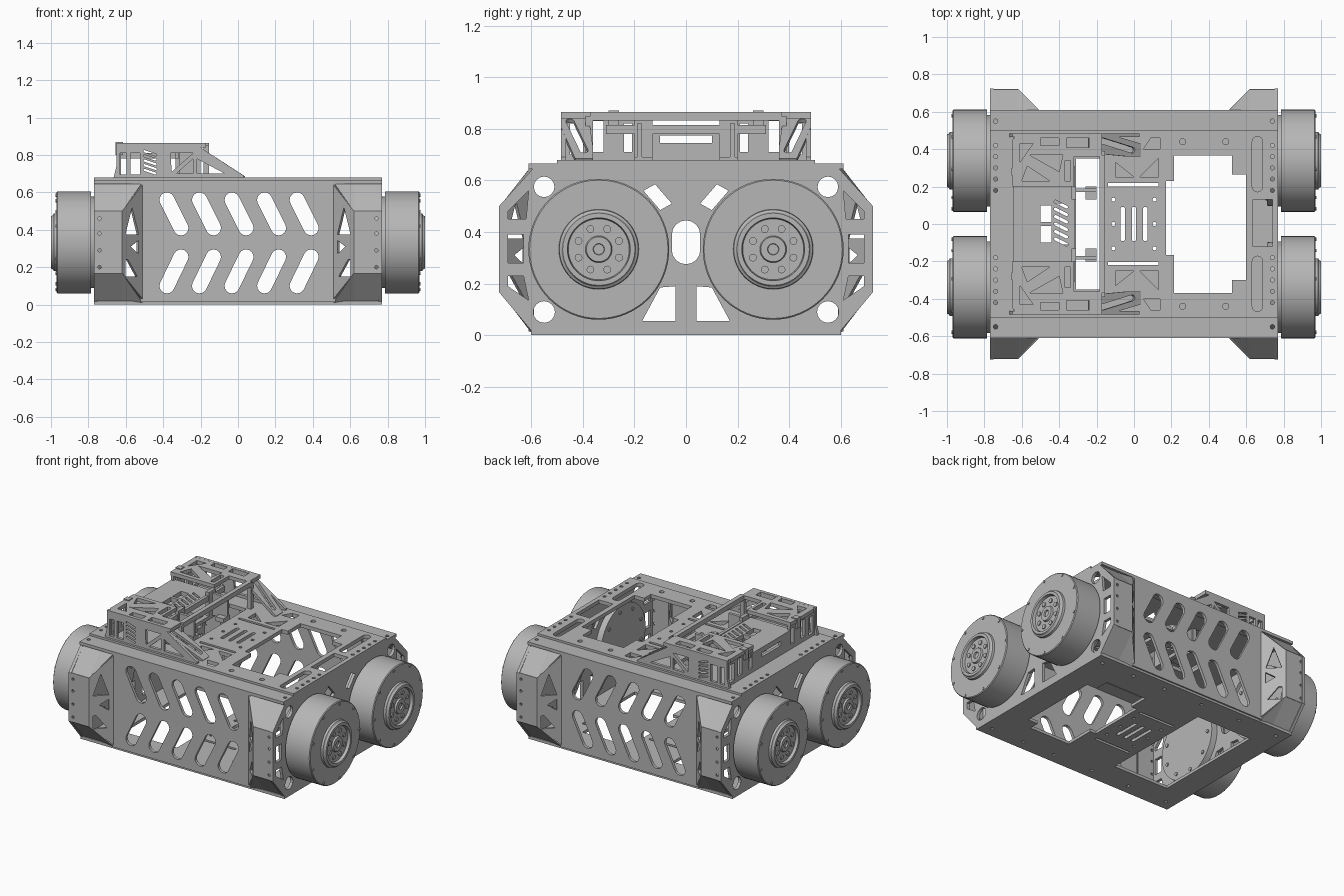
import bpy, bmesh, math
from mathutils import Matrix, Vector

cube = bpy.data.objects.get("Cube")
if cube:
    bpy.data.objects.remove(cube)

grey = bpy.data.materials.new("machined grey")
grey.use_nodes = True
GREY = (0.47, 0.47, 0.47, 1)
grey.diffuse_color = GREY
grey.node_tree.nodes["Principled BSDF"].inputs["Base Color"].default_value = GREY

ONE = [(1, 1)]
LR = [(1, 1), (-1, 1)]
FB = [(1, 1), (1, -1)]
ALL = [(1, 1), (-1, 1), (1, -1), (-1, -1)]
X, Y, Z = Vector((1, 0, 0)), Vector((0, 1, 0)), Vector((0, 0, 1))


def emit(name, bm, signs=ONE, smooth=False):
    """Make one object per mirror sign pair (x, y)."""
    for sx, sy in signs:
        copy = bm.copy()
        copy.transform(Matrix.Diagonal((sx, sy, 1, 1)))
        bmesh.ops.remove_doubles(copy, verts=copy.verts, dist=0.0001)
        bmesh.ops.recalc_face_normals(copy, faces=copy.faces)
        for f in copy.faces:
            f.smooth = False
        mesh = bpy.data.meshes.new(name)
        copy.to_mesh(mesh)
        copy.free()
        mesh.materials.clear()
        mesh.materials.append(grey)
        obj = bpy.data.objects.new(name, mesh)
        bpy.context.collection.objects.link(obj)
        if smooth:
            bpy.ops.object.select_all(action='DESELECT')
            obj.select_set(True)
            bpy.context.view_layer.objects.active = obj
            bpy.ops.object.shade_smooth_by_angle(angle=math.radians(30))
    bm.free()


def plate(name, outline, holes, thick, origin, u, v, signs=ONE):
    """Flat plate with holes, drawn in the plane of u and v through origin."""
    curve = bpy.data.curves.new(name, 'CURVE')
    curve.dimensions = '2D'
    curve.fill_mode = 'BOTH'
    curve.extrude = thick / 2
    for pts in [outline] + holes:
        s = curve.splines.new('POLY')
        s.points.add(len(pts) - 1)
        for p, (a, b) in zip(s.points, pts):
            p.co = (a, b, 0, 1)
        s.use_cyclic_u = True
    tmp = bpy.data.objects.new(name, curve)
    bpy.context.collection.objects.link(tmp)
    mesh = bpy.data.meshes.new_from_object(tmp.evaluated_get(bpy.context.evaluated_depsgraph_get()))
    bpy.data.objects.remove(tmp)
    bm = bmesh.new()
    bm.from_mesh(mesh)
    bpy.data.meshes.remove(mesh)
    frame = Matrix((u, v, u.cross(v))).transposed().to_4x4()
    bm.transform(Matrix.Translation(origin) @ frame)
    emit(name, bm, signs)


def rect(a, b, c, d):
    return [(a, c), (b, c), (b, d), (a, d)]


def slot(a, b, r, n=8):
    ang = math.atan2(b[1] - a[1], b[0] - a[0])
    return [(p[0] + r * math.cos(ang + s + math.pi * i / n), p[1] + r * math.sin(ang + s + math.pi * i / n))
            for p, s in ((b, -math.pi / 2), (a, math.pi / 2)) for i in range(n + 1)]


def disc(x, y, r, n=16):
    return [(x + r * math.cos(2 * math.pi * i / n), y + r * math.sin(2 * math.pi * i / n)) for i in range(n)]


def flip(shape, a=-1, b=1):
    return [(p[0] * a, p[1] * b) for p in shape]


def both(shapes, a=-1, b=1):
    return shapes + [flip(s, a, b) for s in shapes]


def box(name, x0, x1, y0, y1, z0, z1, signs=ONE):
    bm = bmesh.new()
    size = Matrix.Diagonal((x1 - x0, y1 - y0, z1 - z0, 1))
    bmesh.ops.create_cube(bm, size=1, matrix=Matrix.Translation(((x0 + x1) / 2, (y0 + y1) / 2, (z0 + z1) / 2)) @ size)
    emit(name, bm, signs)


# Octagonal side plates
half = [(0.585, 0), (0.725, 0.167), (0.725, 0.5), (0.58, 0.66)]
side_holes = both([
    disc(0.55, 0.575, 0.04), disc(0.55, 0.09, 0.042),
    rect(0.63, 0.69, 0.28, 0.39),
    [(0.61, 0.56), (0.69, 0.48), (0.69, 0.45), (0.62, 0.45)],
    [(0.61, 0.135), (0.69, 0.19), (0.69, 0.23), (0.63, 0.23)],
    [(0.165, 0.56), (0.12, 0.585), (0.055, 0.51), (0.1, 0.485)],
    [(0.17, 0.055), (0.04, 0.055), (0.04, 0.19), (0.1, 0.185)]])
side_holes.append(slot((0, 0.33), (0, 0.39), 0.055))
plate("side_plate", half + flip(half)[::-1], side_holes, 0.02, X * 0.76, Y, Z, LR)

# Front and back panels with chevron slots
chevrons = []
for i in range(5):
    x = -0.38 + 0.174 * i
    chevrons += [slot((x, 0.56), (x + 0.075, 0.41), 0.04), slot((x, 0.1), (x + 0.075, 0.255), 0.04)]
plate("slotted_panel", rect(-0.52, 0.52, 0.015, 0.66), chevrons, 0.02, Y * -0.6, X, Z, FB)

# Corner guards: outer face, slanted truss face, sloping caps
guard_dots = [disc(0.74, z, 0.009, 10) for z in (0.2, 0.29, 0.38, 0.46)]
plate("guard_face", rect(0.62, 0.77, 0.167, 0.5), guard_dots, 0.015, Y * -0.715, X, Z, ALL)
slant = [(0, 0.03), (0, 0.64), (0.155, 0.5), (0.155, 0.167)]
truss = [[(0.03, 0.375), (0.13, 0.375), (0.08, 0.52)],
         [(0.03, 0.345), (0.03, 0.27), (0.09, 0.31)],
         [(0.04, 0.15), (0.13, 0.15), (0.13, 0.24), (0.11, 0.24)]]
plate("guard_slant", slant, truss, 0.015, Vector((0.515, -0.607, 0)), (X - Y).normalized(), Z, ALL)
bm = bmesh.new()
for z_out, z_in in ((0.5, 0.655), (0.167, 0.01)):
    a, b, c, d, e = [bm.verts.new(p) for p in (
        (0.62, -0.72, z_out), (0.77, -0.72, z_out), (0.77, -0.585, z_in), (0.62, -0.585, z_in), (0.51, -0.6, z_in))]
    bm.faces.new((a, b, c, d))
    bm.faces.new((a, d, e))
bmesh.ops.recalc_face_normals(bm, faces=bm.faces)
bmesh.ops.solidify(bm, geom=bm.faces[:], thickness=0.012)
emit("guard_cap", bm, ALL)

# Top plate, rails and bottom plate
window = [(0.215, -0.37), (0.525, -0.37), (0.525, -0.3), (0.6, -0.3), (0.6, 0.265), (0.525, 0.265), (0.525, 0.365),
          (0.215, 0.365), (0.215, 0.23), (0.17, 0.23), (0.17, -0.165), (0.215, -0.165)]
centre = [slot((x, -0.08), (x, 0.08), 0.012) for x in (-0.06, 0, 0.06)]
centre += [rect(-0.14, 0.13, y, y + 0.018) for y in (-0.22, 0.2)]
centre += [disc(x, y, 0.011, 10) for x in (-0.11, 0.11) for y in (-0.13, 0, 0.13)]
edge_dots = [disc(x, s * y, 0.011, 10) for x in (-0.74, 0.74) for s in (-1, 1) for y in (0.18, 0.24, 0.3, 0.36, 0.42)]
top_holes = [window, rect(-0.31, -0.18, -0.35, 0.35), rect(-0.53, -0.34, -0.11, 0.11),
             rect(0.635, 0.74, -0.12, 0.13)] + centre + edge_dots
top_holes += both([slot((0.66, 0.2), (0.66, 0.44), 0.028), disc(0.26, 0.44, 0.016), disc(0.49, 0.44, 0.016),
                   [(0.03, 0.25), (0.13, 0.25), (0.13, 0.35)], [(-0.1, 0.25), (0, 0.25), (-0.1, 0.33)],
                   [(0.05, 0.4), (0.14, 0.4), (0.14, 0.46), (0.09, 0.46)]], 1, -1)
plate("top_plate", rect(-0.77, 0.77, -0.5, 0.5), top_holes, 0.025, Z * 0.667, X, Y)
rail_dots = [disc(x, -0.55, 0.012, 10) for x in (-0.74, 0.74)]
plate("top_rail", rect(-0.77, 0.77, -0.61, -0.495), rail_dots, 0.02, Z * 0.655, X, Y, FB)
bottom_dots = [disc(x, s * 0.53, 0.012, 10) for x in (-0.7, -0.4, -0.1, 0.2, 0.45, 0.7) for s in (-1, 1)]
bottom_holes = [window, rect(-0.6, -0.18, -0.4, 0.4)] + centre + bottom_dots
plate("bottom_plate", rect(-0.77, 0.77, -0.6, 0.6), bottom_holes, 0.02, Z * 0.01, X, Y)

# Wheel motors: lathed body with stepped hub, plus bolts
profile = [(0.71, 0), (0.71, 0.24), (0.785, 0.245), (0.785, 0.273), (0.965, 0.273), (0.97, 0.268), (0.97, 0.155),
           (0.985, 0.153), (0.99, 0.145), (1, 0.14), (1, 0.122), (0.98, 0.118), (0.98, 0.052), (0.992, 0.048),
           (0.992, 0.022), (0.982, 0.02), (0.982, 0)]
bm = bmesh.new()
verts = [bm.verts.new((x, 0, r)) for x, r in profile]
edges = [bm.edges.new(pair) for pair in zip(verts, verts[1:])]
bmesh.ops.spin(bm, geom=verts + edges, cent=(0, 0, 0), axis=X, angle=2 * math.pi, steps=64)
bmesh.ops.remove_doubles(bm, verts=bm.verts, dist=0.0001)
for count, ring, size, x in ((9, 0.256, 0.009, 0.97), (8, 0.085, 0.015, 0.982), (9, 0.2, 0.012, 0.709)):
    for i in range(count):
        a = 2 * math.pi * (i + 0.5) / count
        place = Matrix.Translation((x, ring * math.cos(a), ring * math.sin(a))) @ Matrix.Rotation(math.pi / 2, 4, 'Y')
        bmesh.ops.create_cone(bm, cap_ends=True, segments=12, radius1=size, radius2=size, depth=0.01, matrix=place)
bm.transform(Matrix.Translation((0, 0.338, 0.333)))
emit("wheel_motor", bm, ALL, smooth=True)

# Upper frame: side cheeks with vents and a sloping nose
cheek = [(-0.665, 0.68), (-0.65, 0.74), (-0.65, 0.865), (-0.24, 0.865), (0.03, 0.69), (0.03, 0.68)]
vents = [slot((-0.5, z + 0.02), (-0.44, z), 0.006, 4) for z in (0.7, 0.725, 0.75, 0.775, 0.8)]
cheek_holes = vents + [rect(-0.63, -0.595, 0.695, 0.81), rect(-0.575, -0.525, 0.695, 0.81),
                       [(-0.355, 0.71), (-0.24, 0.81), (-0.36, 0.81)],
                       [(-0.33, 0.7), (-0.24, 0.7), (-0.24, 0.78)], [(-0.22, 0.7), (-0.07, 0.7), (-0.22, 0.78)]]
plate("frame_cheek", cheek, cheek_holes, 0.02, Y * -0.475, X, Z, FB)

# Upper frame: truss wings, sloping struts, cross bar
wing = [(-0.65, 0.2), (-0.65, 0.45), (-0.62, 0.485), (-0.17, 0.485), (-0.17, 0.36), (-0.32, 0.36), (-0.32, 0.2)]
wing_holes = [rect(-0.5, -0.4, 0.42, 0.46), rect(-0.36, -0.24, 0.41, 0.46),
              [(-0.61, 0.33), (-0.61, 0.43), (-0.54, 0.43)], [(-0.56, 0.37), (-0.38, 0.37), (-0.4, 0.28)],
              [(-0.6, 0.23), (-0.45, 0.23), (-0.57, 0.31)], rect(-0.37, -0.34, 0.23, 0.34)]
plate("frame_wing", wing, wing_holes, 0.025, Z * 0.852, X, Y, FB)
strut = [(0, 0.38), (0, 0.485), (0.1, 0.485), (0.325, 0.43), (0.325, 0.36), (0.25, 0.36)]
plate("sloping_strut", strut, [slot((0.06, 0.45), (0.27, 0.395), 0.016)], 0.018,
      Vector((-0.24, 0, 0.855)), Vector((0.27, 0, -0.175)).normalized(), Y, FB)
box("cross_bar", -0.185, -0.155, -0.37, 0.37, 0.832, 0.865)

# Upper frame: lower centre deck, rear plate and posts
deck_holes = [rect(-0.5, -0.44, y, y + 0.09) for y in (-0.1, 0.01)]
deck_holes += [slot((-0.42, y), (-0.36, y - 0.03), 0.008, 4) for y in (-0.08, -0.04, 0, 0.04, 0.08, 0.12)]
plate("centre_deck", rect(-0.64, -0.32, -0.22, 0.22), deck_holes, 0.03, Z * 0.795, X, Y)
rear_holes = [rect(-0.1, 0.1, 0.745, 0.775)] + both([rect(0.21, 0.24, 0.71, 0.82), rect(0.32, 0.36, 0.71, 0.83),
                                                     rect(0.4, 0.45, 0.7, 0.82)])
rear = [(-0.47, 0.68), (0.47, 0.68), (0.47, 0.845), (0.2, 0.845), (0.2, 0.81), (-0.2, 0.81), (-0.2, 0.845), (-0.47, 0.845)]
plate("rear_plate", rear, rear_holes, 0.02, X * -0.635, Y, Z)
box("deck_beam", -0.335, -0.315, -0.31, 0.31, 0.78, 0.815)
box("beam_post", -0.335, -0.31, 0.13, 0.2, 0.67, 0.84, FB)
box("inner_bracket", -0.26, -0.2, 0.13, 0.2, 0.66, 0.69, FB)
box("bracket_arm", -0.32, -0.2, 0.17, 0.19, 0.67, 0.82, FB)
box("bar_post", -0.185, -0.155, 0.36, 0.39, 0.67, 0.85, FB)
box("clamp", -0.655, -0.615, 0.26, 0.3, 0.8, 0.87, FB)
